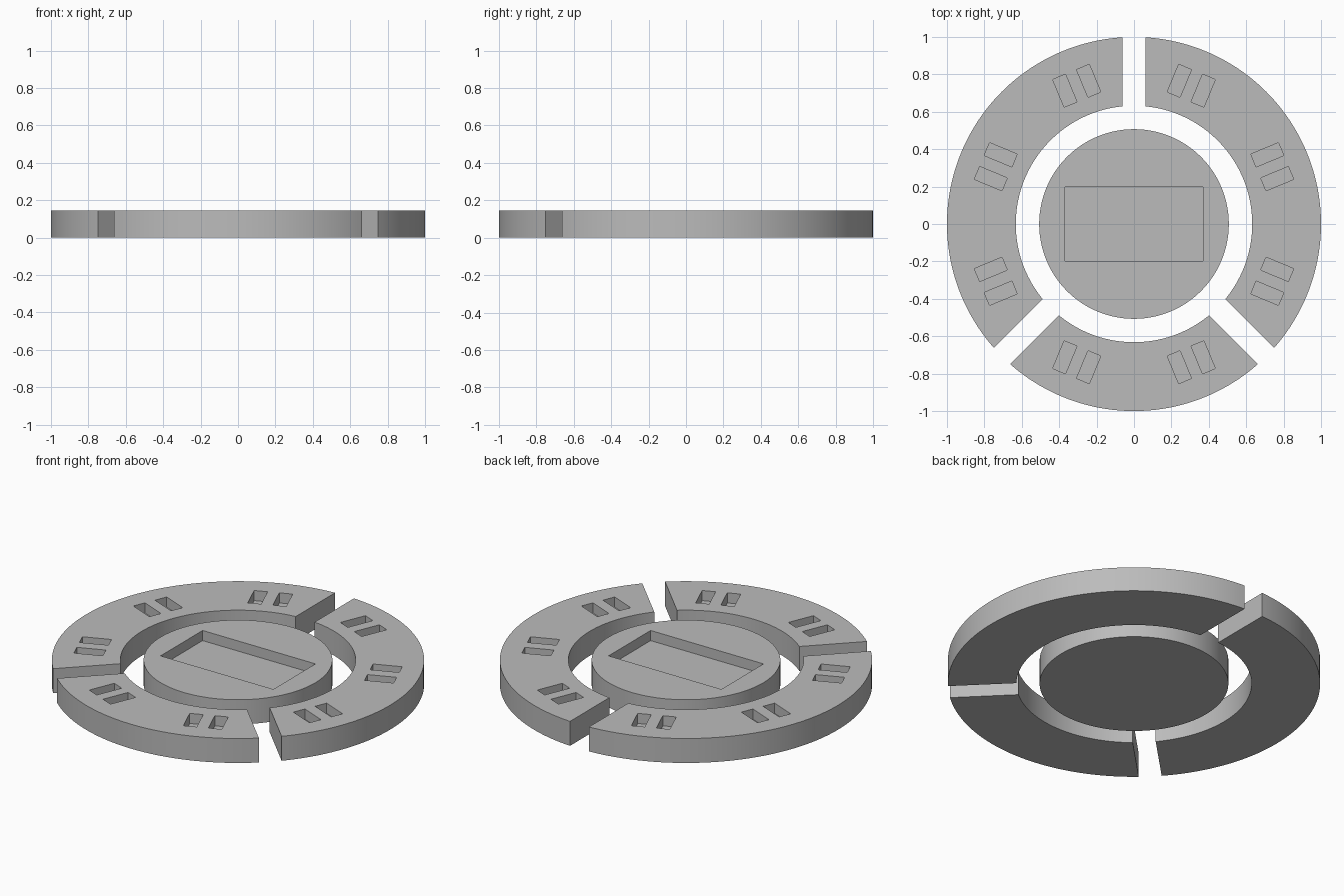
import bpy
import bmesh
from math import asin, cos, sin, radians
from mathutils import Matrix, Vector

HEIGHT, DEPTH = 0.145, 0.06
OUTER, INNER, HUB = 1.0, 0.632, 0.507
HALF_GAP = 0.062

cube = bpy.data.objects.get("Cube")
if cube:
    bpy.data.objects.remove(cube, do_unlink=True)

grey = bpy.data.materials.new("plain grey")
grey.use_nodes = True
grey.diffuse_color = (0.5, 0.5, 0.5, 1)
grey.node_tree.nodes["Principled BSDF"].inputs["Base Color"].default_value = (0.5, 0.5, 0.5, 1)


def make_object(name, bm):
    bmesh.ops.recalc_face_normals(bm, faces=bm.faces)
    mesh = bpy.data.meshes.new(name)
    bm.to_mesh(mesh)
    bm.free()
    mesh.materials.append(grey)
    obj = bpy.data.objects.new(name, mesh)
    bpy.context.collection.objects.link(obj)
    return obj


def extrude_outline(name, outline):
    bm = bmesh.new()
    face = bm.faces.new([bm.verts.new((x, y, 0)) for x, y in outline])
    top = bmesh.ops.extrude_face_region(bm, geom=[face], use_keep_orig=True)["geom"]
    bmesh.ops.translate(bm, vec=(0, 0, HEIGHT),
                        verts=[v for v in top if isinstance(v, bmesh.types.BMVert)])
    return make_object(name, bm)


def arc(radius, start, end, steps):
    angles = [start + (end - start) * i / steps for i in range(steps + 1)]
    return [(radius * cos(a), radius * sin(a)) for a in angles]


def add_pocket(bm, length, width, placement):
    # Box that reaches from the pocket floor to above the top face
    size = Matrix.Diagonal((length, width, 2 * DEPTH, 1))
    lift = Matrix.Translation((0, 0, HEIGHT))
    bmesh.ops.create_cube(bm, size=1, matrix=lift @ placement @ size)


def cut_and_shade(obj, cutter):
    mod = obj.modifiers.new("pockets", "BOOLEAN")
    mod.operation, mod.solver, mod.object = "DIFFERENCE", "EXACT", cutter
    bpy.ops.object.select_all(action="DESELECT")
    obj.select_set(True)
    bpy.context.view_layer.objects.active = obj
    bpy.ops.object.modifier_apply(modifier=mod.name)
    bpy.ops.object.shade_smooth_by_angle(angle=radians(30))


# Three ring segments separated by parallel-sided gaps
def ring_segment(name, start, end):
    a, b = radians(start), radians(end)
    trim_out, trim_in = asin(HALF_GAP / OUTER), asin(HALF_GAP / INNER)
    steps = round((end - start) / 2)
    outline = arc(OUTER, a + trim_out, b - trim_out, steps)
    outline += arc(INNER, b - trim_in, a + trim_in, steps)
    return extrude_outline(name, outline)


segments = [ring_segment("left_ring_segment", -45, 90),
            ring_segment("right_ring_segment", 90, 225),
            ring_segment("front_ring_segment", 225, 315)]

# Eight pairs of parallel slots around the ring
slots = bmesh.new()
for i in range(8):
    turn = Matrix.Rotation(radians(22.5 + 45 * i), 4, "Z")
    for side in (-1, 1):
        add_pocket(slots, 0.16, 0.074, turn @ Matrix.Translation((0.8, side * 0.069, 0)))
slot_cutter = make_object("slot_cutter", slots)

# Central disc with a rectangular recess
disc = extrude_outline("centre_disc", arc(HUB, 0, radians(360), 128)[:-1])
recess = bmesh.new()
add_pocket(recess, 0.74, 0.394, Matrix.Identity(4))
recess_cutter = make_object("recess_cutter", recess)

for segment in segments:
    cut_and_shade(segment, slot_cutter)
cut_and_shade(disc, recess_cutter)

for cutter in (slot_cutter, recess_cutter):
    bpy.data.objects.remove(cutter, do_unlink=True)
